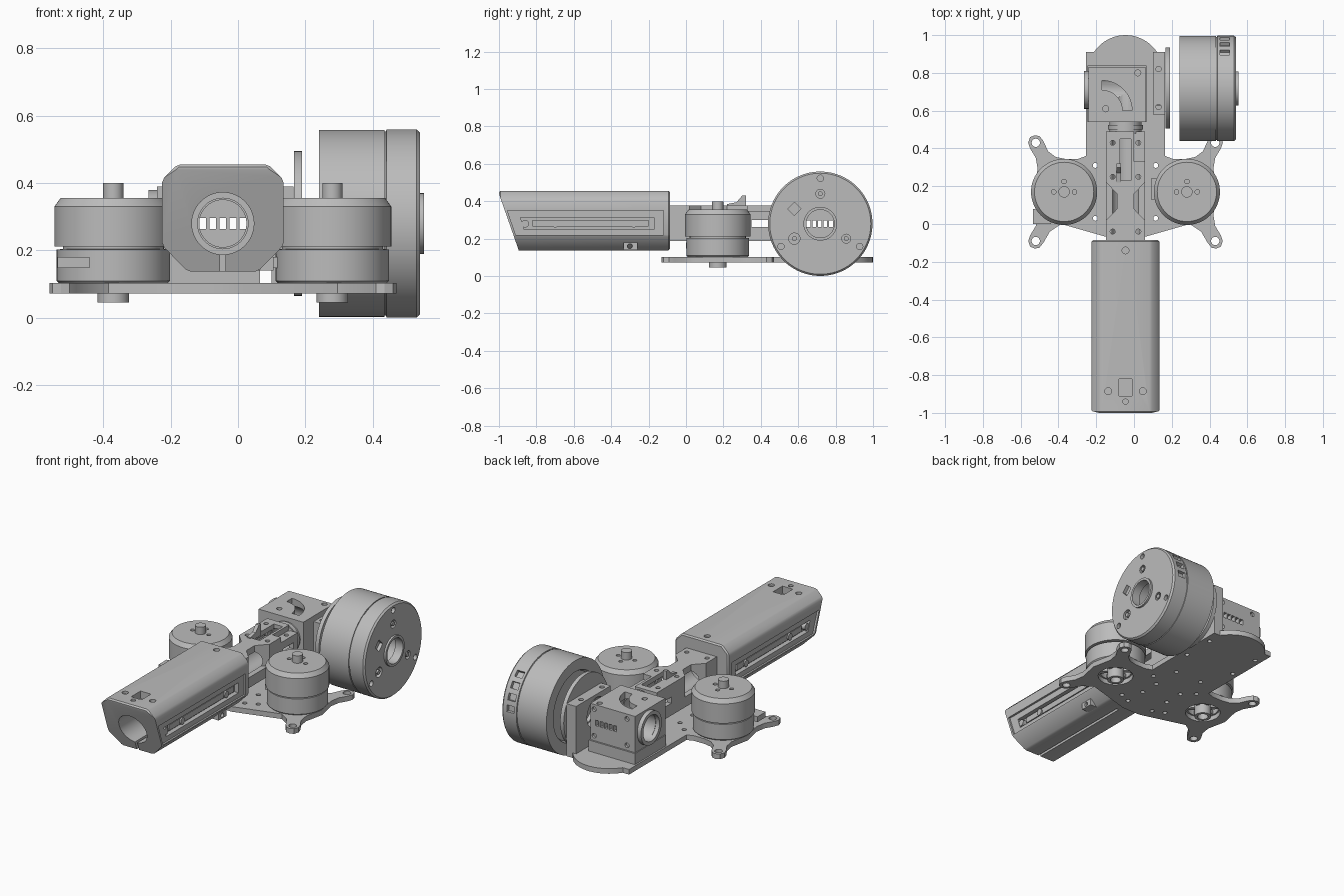
import bpy, bmesh
from math import sin, cos, pi, radians
from mathutils import Vector

default_cube = bpy.data.objects.get("Cube")
if default_cube:
    bpy.data.objects.remove(default_cube, do_unlink=True)

grey = bpy.data.materials.new("machined grey")
grey.use_nodes = True
grey.diffuse_color = (.5, .5, .5, 1)
grey.node_tree.nodes["Principled BSDF"].inputs["Base Color"].default_value = (.5, .5, .5, 1)

MID = -.045          # centre line of the frame
AXLE = .28           # height of the bore and the wheel axle
parts = []


def place(u, v, w, axis):
    """Map profile coordinates (u, v) and depth w to the chosen extrusion axis."""
    return Vector({"x": (w, u, v), "y": (u, w, v), "z": (u, v, w)}[axis])


def finish(name, bm):
    bmesh.ops.recalc_face_normals(bm, faces=bm.faces)
    mesh = bpy.data.meshes.new(name)
    bm.to_mesh(mesh)
    bm.free()
    mesh.materials.append(grey)
    obj = bpy.data.objects.new(name, mesh)
    bpy.context.scene.collection.objects.link(obj)
    parts.append(obj)
    return obj


def loft(name, rings, closed=False):
    """Skin a list of point rings, capping the ends unless the rings form a loop."""
    bm = bmesh.new()
    rows = [[bm.verts.new(p) for p in ring] for ring in rings]
    count = len(rows[0])
    pairs = list(zip(rows, rows[1:])) + ([(rows[-1], rows[0])] if closed else [])
    for low, high in pairs:
        for i in range(count):
            j = (i + 1) % count
            bm.faces.new((low[i], low[j], high[j], high[i]))
    if not closed:
        bm.faces.new(rows[0])
        bm.faces.new(rows[-1])
    return finish(name, bm)


def prism(name, points, start, end, axis="z"):
    return loft(name, [[place(u, v, w, axis) for u, v in points] for w in (start, end)])


def box(name, x, y, z):
    return prism(name, [(x[0], y[0]), (x[1], y[0]), (x[1], y[1]), (x[0], y[1])], *z)


def lathe(name, centre, profile, axis="z", sides=64, closed=False):
    """Turn (radius, depth) pairs around an axis through centre."""
    angles = [2 * pi * i / sides for i in range(sides)]
    return loft(name, [[place(centre[0] + r * cos(a), centre[1] + r * sin(a), w, axis)
                        for a in angles] for r, w in profile], closed)


def rod(name, centre, radius, start, end, axis="z", sides=32):
    return lathe(name, centre, [(radius, start), (radius, end)], axis, sides)


def hole(centre, radius, start, end, axis="z", sides=20):
    return rod("cutter", centre, radius, start, end, axis, sides)


def cut(target, cutters):
    """Subtract every cutter, then remove the cutters."""
    for cutter in cutters:
        mod = target.modifiers.new("cut", "BOOLEAN")
        mod.operation, mod.solver, mod.object = "DIFFERENCE", "EXACT", cutter
    graph = bpy.context.evaluated_depsgraph_get()
    graph.update()
    mesh = bpy.data.meshes.new_from_object(target.evaluated_get(graph))
    target.modifiers.clear()
    target.data = mesh
    for cutter in cutters:
        parts.remove(cutter)
        bpy.data.objects.remove(cutter, do_unlink=True)


# Base plate: half outline mirrored about the centre line
half = [(.06, -.08), (.34, 0), (.40, -.04), (.435, -.1), (.455, -.125), (.48, -.13),
        (.505, -.12), (.515, -.09), (.505, -.06), (.475, -.01), (.465, .05), (.49, .17),
        (.465, .29), (.475, .35), (.505, .4), (.515, .43), (.505, .46), (.48, .47),
        (.455, .465), (.435, .44), (.41, .385), (.37, .355), (.32, .345), (.25, .345),
        (.21, .36), (.21, .91), (.168, .91)]
half += [(.2 * cos(radians(a)), .8 + .2 * sin(radians(a))) for a in range(40, 90, 8)]
outline = [(MID + u, v) for u, v in half] + [(MID - u, v) for u, v in reversed(half)]
plate = prism("base_plate", outline, .072, .103)
cutters = []
for side in (-1, 1):
    for u, v, r in [(.475, .43, .022), (.475, -.09, .022), (.325, .17, .1), (.17, .62, .013),
                    (.17, .82, .013), (.09, 0, .013), (.09, .13, .013), (.09, .25, .013),
                    (.09, .43, .013), (.16, .03, .013), (.16, .31, .013)]:
        cutters.append(hole((MID + side * u, v), r, 0, .2))
cut(plate, cutters)

# Two upright motors
for side, label in ((-1, "right"), (1, "left")):
    c = (MID + side * .325, .17)
    motor = lathe(label + "_motor", c, [(.158, .1), (.168, .11), (.168, .203), (.15, .204),
                  (.15, .211), (.175, .212), (.175, .33), (.157, .355)])
    cutters = [hole((c[0] + .055 * cos(a), c[1] + .055 * sin(a)), .012, .34, .4)
               for a in (0, pi / 2, pi)]
    cut(motor, cutters + [hole(c, .09, 0, .15, sides=48)])
    rod(label + "_motor_shaft", c, .03, .3, .4)
    lathe(label + "_motor_hub", c, [(.03, .046), (.047, .046), (.047, .16), (.03, .16)],
          closed=True)
    for k in range(3):
        a = k * pi / 3 + .3
        d, n = Vector((cos(a), sin(a))) * .095, Vector((-sin(a), cos(a))) * .012
        o = Vector(c)
        prism(label + "_motor_spoke", [o + d + n, o - d + n, o - d - n, o + d - n], .1, .125)
box("right_motor_lead", (-.535, -.44), (.0, .08), (.148, .18))
box("left_motor_lead", (.09, .13), (.13, .24), (.148, .18))

# Octagonal barrel shroud with a raked muzzle
octagon = [(-.135, .455), (.135, .455), (.18, .41), (.18, .215), (.105, .138),
           (-.105, .138), (-.18, .215), (-.18, .41)]
shroud = prism("barrel_shroud", [(MID + u, v) for u, v in octagon], -1, -.085, "y")
bevel = shroud.modifiers.new("soft", "BEVEL")
bevel.width, bevel.segments = .008, 1
cutters = [prism("cutter", [(-1.2, 0), (-.846, 0), (-1.021, .5), (-1.2, .5)], -1, 1, "x"),
           hole((MID, AXLE), .092, -2, 0, "y", 64),
           box("cutter", (MID - .008, MID + .008), (-1.1, -.2), (.1, .22)),
           box("cutter", (MID - .035, MID + .035), (-.91, -.82), (.41, .5)),
           hole((MID, -.94), .014, .4, .5)]
for x, y in ((MID, -.14), (MID - .092, -.885), (MID + .092, -.885)):
    cutters.append(hole((x, y), .018, .44, .5))
for side in (-1, 1):
    wall = MID + side * .18
    cutters += [prism("cutter", [(-.955, .35), (-.12, .35), (-.12, .22), (-.91, .22)],
                      wall - side * .012, wall + side * .1, "x"),
                prism("cutter", [(-.885, .312), (-.17, .312), (-.17, .25), (-.865, .25)],
                      wall - side * .04, wall + side * .1, "x")]
cut(shroud, cutters)
for side in (-1, 1):
    inner = MID + side * .145
    box("shroud_side_bar", sorted((inner, inner + side * .012)), (-.82, -.2), (.265, .3))
    for y in (-.86, -.7, -.28):
        rod("shroud_side_screw", (y, AXLE), .02, inner - side * .01, inner + side * .02, "x")
lug = box("shroud_lug", (.02, .105), (-.335, -.26), (.14, .18))
cut(lug, [hole((-.3, .16), .013, .0, .2, "x")])

# Feed rail: necked upper plate over a half tube
neck = [(.102, -.085), (.102, .02), (.045, .08), (.045, .16), (.102, .22), (.102, .49)]
rail_outline = [(MID + u, v) for u, v in neck] + [(MID - u, v) for u, v in reversed(neck)]
upper = prism("feed_rail_upper", rail_outline, .25, .378)
lower = box("feed_rail_lower", (MID - .102, MID + .102), (-.085, .49), (.188, .25))
cutters = [box("cutter", (MID - .03, MID + .03), (.23, .45), (.3, .5)),
           box("cutter", (0, .1), (.33, .49), (.345, .5)),
           box("cutter", (-.3, .2), (.35, .45), (.262, .3))]
for y in (-.04, .25, .43):
    cutters += [hole((MID + u, y), .013, .3, .5) for u in (-.068, .068)]
cut(upper, cutters + [hole((MID, AXLE), .075, -.2, .6, "y", 48)])
cut(lower, [hole((MID, AXLE), .075, -.2, .6, "y", 48)])
prism("feed_catch", [(.22, .36), (.22, .385), (.27, .395), (.3, .43), (.32, .43), (.32, .36)],
      -.092, -.07, "x")
lathe("feed_collar", (MID, AXLE), [(.07, .48), (.085, .48), (.085, .56), (.07, .56)], "y",
      closed=True)
lathe("feed_collar_ring", (MID, AXLE), [(.08, .5), (.092, .5), (.092, .525), (.08, .525)], "y",
      closed=True)

# Hollow receiver block on its foot
block = prism("receiver_block", [(-.24, .54), (.06, .54), (.06, .83), (-.24, .83)], .17, .39)
arc = [radians(a) for a in range(0, 91, 10)]
banana = [(-.17 + r * cos(a), .6 + r * sin(a))
          for r, sweep in ((.16, arc), (.11, arc[::-1])) for a in sweep]
cutters = [hole((MID, AXLE), .075, .5, .8, "y", 48), hole((.715, AXLE), .08, -.3, .03, "x", 48),
           prism("cutter", banana, .34, .5)]
for k in range(-2, 3):
    s = k * .03
    cutters += [box("cutter", (MID + s - .01, MID + s + .01), (.75, .9), (.263, .297)),
                box("cutter", (0, .2), (.715 + s - .01, .715 + s + .01), (.263, .297))]
cutters += [hole((x, y), .016, .36, .5) for x, y in ((.02, .8), (-.15, .61))]
cutters += [hole((MID + u, AXLE + w), .014, .815, .9, "y")
            for u in (-.14, .08) for w in (-.08, .08)]
cut(block, cutters)
box("receiver_foot", (-.245, .065), (.54, .84), (.1, .17))
lathe("receiver_port_ring", (.71, AXLE), [(.078, -.265), (.1, -.265), (.1, -.235), (.078, -.235)],
      "x", closed=True)

# Side bracket and its bearing disc
bracket = box("side_bracket", (.1, .165), (.58, .91), (.1, .39))
cut(bracket, [hole((.13, y), .014, .3, .5) for y in (.62, .82)]
    + [hole((.715, AXLE), .09, 0, .3, "x", 48)])
lathe("bearing_disc", (.72, AXLE), [(.085, .166), (.215, .166), (.215, .19), (.085, .19)], "x",
      closed=True)

# Large drum on the side: inner shell, outer shell and hub, all bored through
drum_at = (.718, AXLE)
lathe("drum_inner_shell", drum_at, [(.085, .26), (.2, .26), (.21, .24), (.278, .24),
      (.278, .434), (.085, .434)], "x", 96, True)
shell = lathe("drum_outer_shell", drum_at, [(.085, .434), (.273, .434), (.273, .439), (.279, .441),
              (.279, .53), (.27, .54), (.085, .54)], "x", 96, True)
cutters = []
for angle, dist, r in [(90, .243, .017), (210, .243, .017), (330, .243, .017), (90, .16, .024),
                       (210, .16, .03), (330, .16, .024)]:
    a = radians(angle)
    cutters.append(hole((drum_at[0] + dist * cos(a), drum_at[1] + dist * sin(a)), r, .52, .6, "x"))
cutters.append(rod("cutter", (.58, .36), .036, .52, .6, "x", 4))
for angle in (5, 19, 33, 47):
    tips = [(r, radians(angle + d)) for r, d in ((.26, -4), (.3, -4), (.3, 4), (.26, 4))]
    cutters.append(prism("cutter", [(drum_at[0] + r * cos(a), drum_at[1] + r * sin(a))
                                    for r, a in tips], .455, .505, "x"))
cut(shell, cutters)
for angle in (90, 210, 330):
    a = radians(angle)
    rod("drum_screw", (drum_at[0] + .16 * cos(a), drum_at[1] + .16 * sin(a)), .013, .51, .54, "x")
lathe("drum_hub", drum_at, [(.075, .5), (.09, .5), (.09, .552), (.075, .552)], "x", closed=True)

# Smooth the round surfaces and keep the machined edges crisp
bpy.ops.object.select_all(action="DESELECT")
for part in parts:
    part.select_set(True)
bpy.context.view_layer.objects.active = parts[0]
bpy.ops.object.shade_smooth_by_angle(angle=radians(28))
